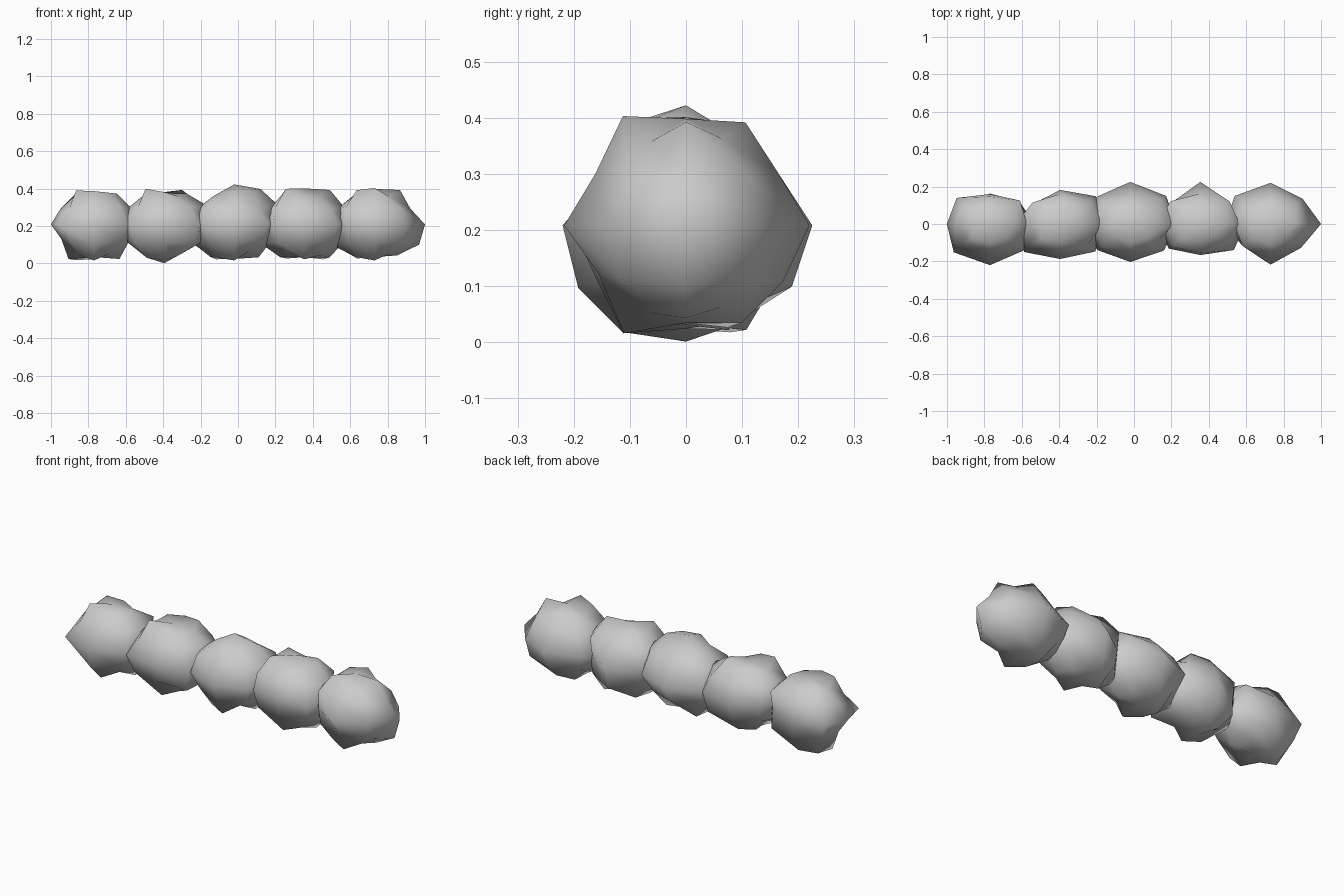
import bpy
import random
from math import sin, cos, pi
from mathutils import Vector

cube = bpy.data.objects.get("Cube")
if cube:
    bpy.data.objects.remove(cube, do_unlink=True)

random.seed(7)
SIDES, RINGS = 8, 5
STRETCH = 1.28       # each lump is longer along the row
CENTRE_Z = 0.208
SPACING = 0.375

grey = bpy.data.materials.new("stone_grey")
grey.use_nodes = True
tone = (0.6, 0.6, 0.6, 1)
grey.diffuse_color = tone
grey.node_tree.nodes["Principled BSDF"].inputs["Base Color"].default_value = tone

E, NE, N, NW, W, SW, S, SE = range(SIDES)
HIGH, UPPER, MIDDLE, LOWER, LOW = range(RINGS)

# Poles and girth of each lump, in thousandths: top, bottom,
# then counter-clockwise from +x
GIRTHS = [
    (178, 174, 185, 166, 160, 197, 180, 214, 220, 200),
    (168, 207, 185, 210, 182, 155, 185, 212, 187, 208),
    (214, 184, 190, 212, 225, 203, 190, 196, 203, 200),
    (193, 175, 190, 160, 225, 166, 190, 186, 166, 197),
    (190, 174, 211, 190, 220, 212, 190, 166, 217, 180),
]

# Bumps and hollows of each lump on the other rings
BUMPS = [
    {HIGH: {E: 190, N: 185, NW: 200, W: 170, SW: 210, S: 205, SE: 195},
     UPPER: {NE: 205, NW: 170, W: 163, SW: 170},
     LOWER: {NE: 200, W: 157, SW: 167, S: 222},
     LOW: {E: 213, N: 215, NW: 220, W: 213, SW: 185, S: 222}},
    {HIGH: {E: 190, NE: 213, N: 200, NW: 196, SW: 220, S: 200},
     UPPER: {E: 205, NE: 195, W: 175},
     LOWER: {NE: 215, SW: 200, SE: 220},
     LOW: {E: 170, N: 200, W: 165, SW: 205, S: 220}},
    {HIGH: {E: 219, W: 175, S: 208, SE: 212},
     UPPER: {E: 210, NE: 208, W: 175, SW: 195},
     LOWER: {NE: 185, W: 200, SW: 178},
     LOW: {E: 203, NE: 200, NW: 215, W: 200, SW: 205, S: 222}},
    {HIGH: {E: 213, NE: 200, NW: 210, SW: 220},
     UPPER: {NE: 198, NW: 200, SW: 195},
     LOWER: {NE: 185, N: 218, W: 208, SW: 190},
     LOW: {E: 205, NE: 215, NW: 210, W: 202, SW: 175, S: 215}},
    {HIGH: {E: 213, N: 212, NW: 200, SW: 212, S: 225},
     UPPER: {NE: 180, W: 175, SW: 192},
     LOWER: {E: 215, NE: 196, N: 200, W: 210, SW: 180, S: 178},
     LOW: {N: 200, NW: 210, W: 190, SW: 203, S: 222}},
]


def direction(ring, side):
    """Unit vector of a grid point on the ball."""
    polar = pi * (ring + 1) / (RINGS + 1)
    turn = 2 * pi * side / SIDES
    return Vector((sin(polar) * cos(turn), sin(polar) * sin(turn), cos(polar)))


def make_lump(name, centre, girth, bumps):
    """A coarse ball with uneven radii and soft, ball-like shading."""
    top, bottom, *middle = girth
    rows = {**bumps, MIDDLE: dict(enumerate(middle))}
    dirs, radii = [], []
    for ring in range(RINGS):
        for side in range(SIDES):
            dirs.append(direction(ring, side))
            radii.append(rows[ring].get(side, random.randint(168, 192)))
    dirs += [Vector((0, 0, 1)), Vector((0, 0, -1))]
    radii += [top, bottom]
    top_i, bottom_i = len(dirs) - 2, len(dirs) - 1

    faces = []
    for a in range(SIDES):
        b = (a + 1) % SIDES
        faces.append((top_i, a, b))
        for ring in range(RINGS - 1):
            up, down = ring * SIDES, (ring + 1) * SIDES
            faces.append((up + a, down + b, up + b))
            faces.append((up + a, down + a, down + b))
        last = (RINGS - 1) * SIDES
        faces.append((bottom_i, last + b, last + a))

    points = [d * r / 1000 for d, r in zip(dirs, radii)]
    mesh = bpy.data.meshes.new(name)
    mesh.from_pydata([(p.x * STRETCH, p.y, p.z) for p in points], [], faces)
    mesh.update()
    mesh.materials.append(grey)
    mesh.shade_smooth()
    normals = [Vector((d.x / STRETCH, d.y, d.z)).normalized() for d in dirs]
    mesh.normals_split_custom_set_from_vertices(normals)
    lump = bpy.data.objects.new(name, mesh)
    lump.location = centre
    bpy.context.collection.objects.link(lump)


# Row of five overlapping lumps
for i, (girth, bumps) in enumerate(zip(GIRTHS, BUMPS)):
    x = (i - 2) * SPACING - 0.02
    make_lump(f"lump_{i + 1}", (x, 0, CENTRE_Z), girth, bumps)
